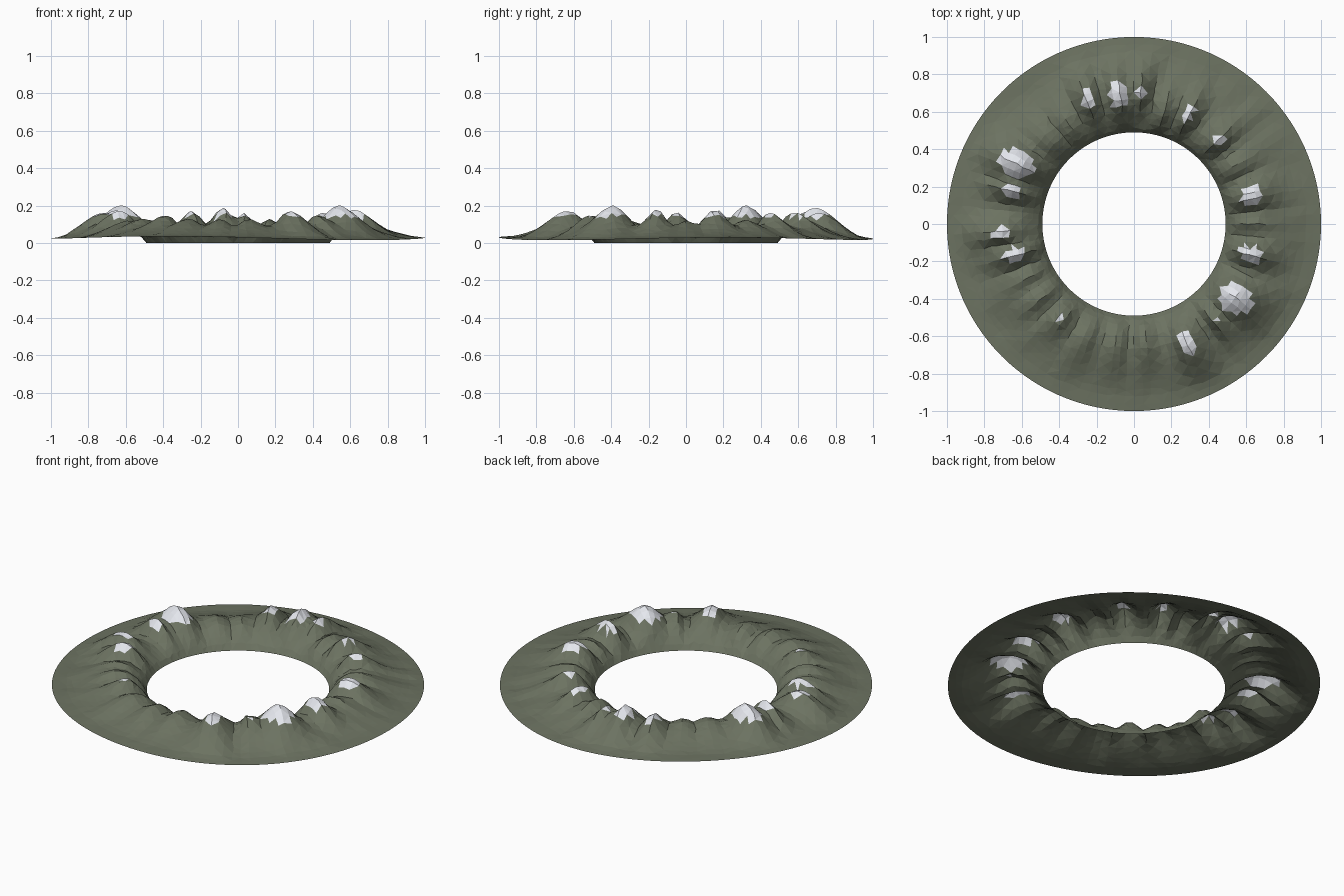
import bpy, math
from mathutils import noise, Vector

if "Cube" in bpy.data.objects:
    bpy.data.objects.remove(bpy.data.objects["Cube"])

N_ANG, N_RAD = 120, 15
R_IN, R_OUT = 0.49, 1.0
SNOW_LINE = 0.141

# peaks: angle (deg), radius, height, angular width (deg), radial length
PEAKS = [
    (110.5, .71, .163, 5, .12), (97, .70, .192, 5, .14), (87.5, .72, .168, 4, .13),
    (63.5, .64, .165, 4.5, .12), (45, .63, .16, 5, .11), (14, .63, .176, 6, .12),
    (-14, .63, .175, 5.5, .12), (-36, .665, .205, 8, .14), (-50, .66, .155, 4, .11),
    (-66, .70, .177, 6, .14), (232, .62, .15, 5, .10), (194, .65, .168, 5, .12),
    (184, .72, .165, 5, .13), (165, .68, .17, 4, .12), (153, .71, .197, 7, .15),
    # lower bare ridges
    (276, .62, .125, 5, .13), (262, .64, .12, 5, .13), (246, .65, .125, 5, .13),
    (218, .64, .125, 5, .13), (206, .64, .12, 4, .13), (136, .64, .12, 5, .12),
    (124, .64, .12, 4, .12), (75, .62, .125, 4, .12), (30, .62, .12, 5, .12),
    (0, .60, .12, 4, .12),
]
PROFILE = [(.49, 0), (.505, .024), (.55, .056), (.6, .078), (.67, .086),
           (.75, .074), (.83, .054), (.91, .035), (1.0, .026)]


def valley(r):
    for (r0, z0), (r1, z1) in zip(PROFILE, PROFILE[1:]):
        if r <= r1 + 1e-6:
            return z0 + (z1 - z0) * (r - r0) / (r1 - r0)
    return PROFILE[-1][1]


def height(r, a):
    z = valley(r)
    lift = 0
    for deg, pr, h, w, length in PEAKS:
        da = (math.degrees(a) - deg + 180) % 360 - 180
        # ridges fan out slightly away from the summit
        out = max(0, r - pr)
        da /= w * (1 + 0.8 * out)
        dr = (r - pr) / (length * (1.15 if r > pr else 0.85))
        lift = max(lift, (h - valley(pr)) * math.exp(-da * da - dr * dr))
    inner = min(1, (r - R_IN) / .05)
    outer = min(1, (R_OUT - r) / .12)
    n = noise.noise(Vector((math.cos(a) * 9, math.sin(a) * 9, r * 3)))
    rim = .008 * math.sin(3 * a + 1) - .005 * math.cos(a)
    return z + inner * (lift * outer + .012 * n * outer + rim * (r - R_IN) / (R_OUT - R_IN))


# polar terrain grid
verts, faces = [], []
for j in range(N_RAD + 1):
    t = j / N_RAD
    for i in range(N_ANG):
        a = 2 * math.pi * i / N_ANG
        r = R_IN + (R_OUT - R_IN) * t ** 1.15
        if 0 < j < N_RAD:
            p = Vector((i * 1.7, j * 2.3, 0.5))
            a += .012 * noise.noise(p)
            r += .012 * noise.noise(p + Vector((40, 7, 3)))
        r = max(R_IN, r)
        verts.append((r * math.cos(a), r * math.sin(a), height(r, a)))
for j in range(N_RAD):
    for i in range(N_ANG):
        k = (i + 1) % N_ANG
        q = [j * N_ANG + i, (j + 1) * N_ANG + i, (j + 1) * N_ANG + k, j * N_ANG + k]
        if (i + j) % 2:
            faces += [(q[0], q[1], q[2]), (q[0], q[2], q[3])]
        else:
            faces += [(q[0], q[1], q[3]), (q[1], q[2], q[3])]

low = min(v[2] for v in verts)
verts = [(x, y, z - low) for x, y, z in verts]
mesh = bpy.data.meshes.new("mountain_ring")
mesh.from_pydata(verts, [], faces)
ring = bpy.data.objects.new("mountain_ring", mesh)
bpy.context.collection.objects.link(ring)

# grass-grey slopes and snow caps
for name, col in (("slope", (.15, .17, .12, 1)), ("snow", (.78, .8, .85, 1))):
    m = bpy.data.materials.new(name)
    m.diffuse_color = col
    m.use_nodes = True
    m.node_tree.nodes["Principled BSDF"].inputs["Base Color"].default_value = m.diffuse_color
    mesh.materials.append(m)
for f in mesh.polygons:
    f.material_index = int(f.center.z > SNOW_LINE)
    f.use_smooth = False
